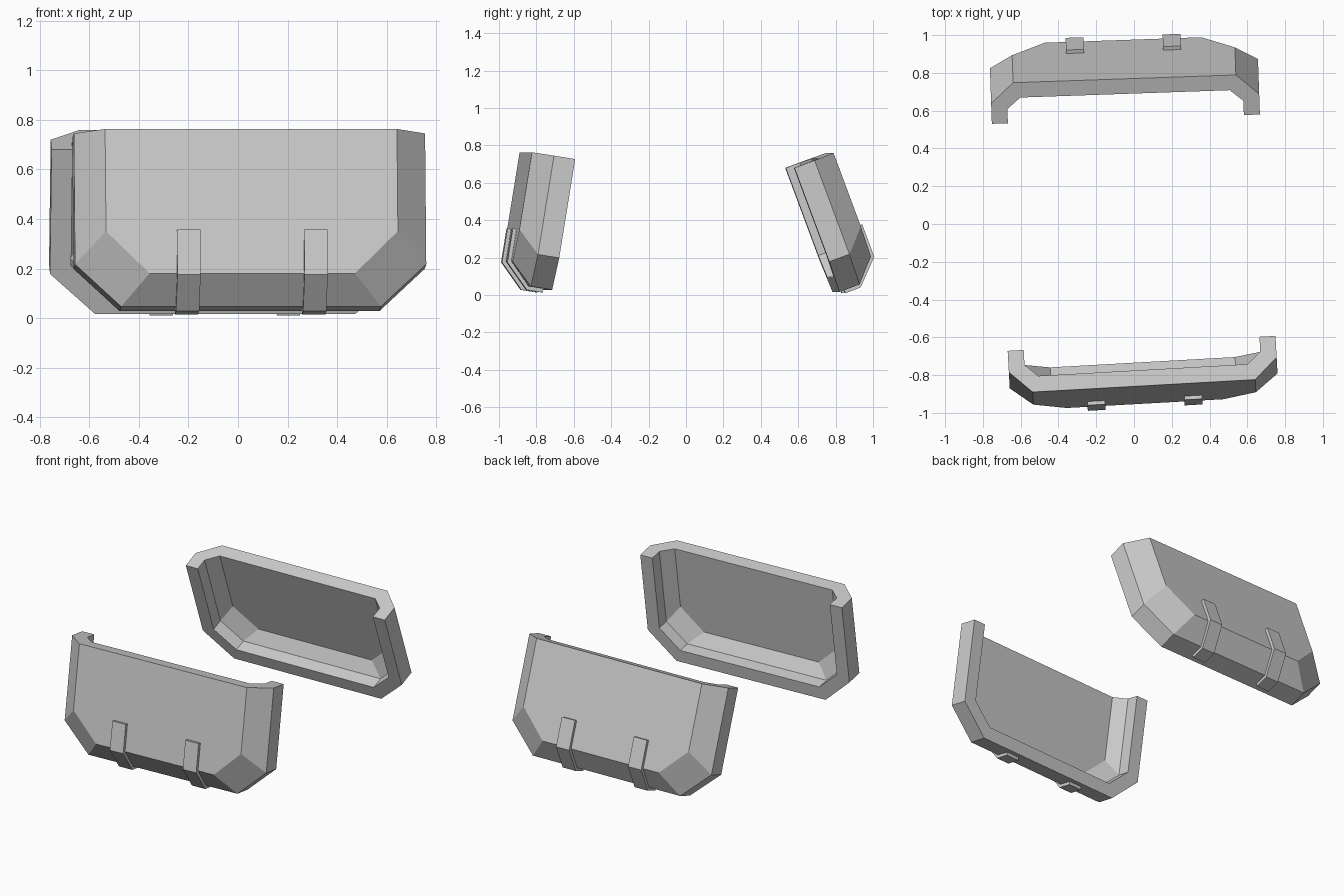
import bpy, bmesh
from math import radians
from mathutils import Matrix

if "Cube" in bpy.data.objects:
    bpy.data.objects.remove(bpy.data.objects["Cube"])

# Each U-shaped loop: depth, half width, side end height, bottom half width, bottom height
LOOPS = [
    (0.000, 0.625, -0.500, 0.490, -0.625),   # inner rim
    (0.080, 0.625, -0.500, 0.490, -0.625),   # inner ledge
    (0.143, 0.555, -0.415, 0.405, -0.555),   # inner floor
    (0.228, 0.590, -0.418, 0.415, -0.590),   # outer face
    (0.115, 0.710, -0.535, 0.525, -0.708),   # outer corner
    (0.000, 0.710, -0.535, 0.525, -0.708),   # outer rim
]


def finish(name, bm, matrix):
    bmesh.ops.recalc_face_normals(bm, faces=bm.faces[:])
    me = bpy.data.meshes.new(name)
    bm.to_mesh(me)
    bm.free()
    ob = bpy.data.objects.new(name, me)
    ob.matrix_world = matrix
    bpy.context.collection.objects.link(ob)
    return ob


def shell(name, matrix):
    bm = bmesh.new()
    rows = []
    for d, w, h, bw, bh in LOOPS:
        pts = [(-w, 0), (-w, h), (-bw, bh), (bw, bh), (w, h), (w, 0)]
        rows.append([bm.verts.new((x, -d, z)) for x, z in pts])
    # walls, chamfers and rim
    for i in range(6):
        if i == 2:
            continue
        a, b = rows[i], rows[(i + 1) % 6]
        for k in range(5):
            bm.faces.new((a[k], a[k + 1], b[k + 1], b[k]))
    # inner floor and outer face
    bm.faces.new(rows[2])
    bm.faces.new(rows[3])
    # cut ends along the open top
    for k in (0, 5):
        bm.faces.new([rows[i][k] for i in (0, 1, 4, 5)])
        bm.faces.new([rows[i][k] for i in (1, 2, 3, 4)])
    bm.faces.new((rows[2][0], rows[2][5], rows[3][5], rows[3][0]))
    return finish(name, bm, matrix)


def strap(name, x, matrix):
    # side profile (depth, height) hugging the face, chamfer and underside
    inner = [(0.226, -0.415), (0.226, -0.590), (0.114, -0.706), (0.035, -0.706)]
    outer = [(0.248, -0.415), (0.248, -0.599), (0.122, -0.728), (0.035, -0.728)]
    bm = bmesh.new()
    sides = []
    for sx in (x - 0.047, x + 0.047):
        sides.append(([bm.verts.new((sx, -d, z)) for d, z in inner],
                      [bm.verts.new((sx, -d, z)) for d, z in outer]))
    (ai, ao), (bi, bo) = sides
    for k in range(3):
        for p, q in ((ai, ao), (ao, bo), (bo, bi), (bi, ai)):
            bm.faces.new((p[k], p[k + 1], q[k + 1], q[k]))
    for k in (0, 3):
        bm.faces.new((ai[k], ao[k], bo[k], bi[k]))
    return finish(name, bm, matrix)


# Two facing pads: rim centre, yaw and outward lean
PADS = {
    "front": ((0.04, -0.632, 0.727), 3.2, -9.2),
    "back": ((-0.043, 0.555, 0.68), 182.0, -20.4),
}
for side, (loc, yaw, lean) in PADS.items():
    m = (Matrix.Translation(loc) @ Matrix.Rotation(radians(yaw), 4, 'Z')
         @ Matrix.Rotation(radians(lean), 4, 'X'))
    shell(side + "_shell", m)
    for label, x in (("left", -0.257), ("right", 0.257)):
        strap(f"{side}_strap_{label}", x, m)
